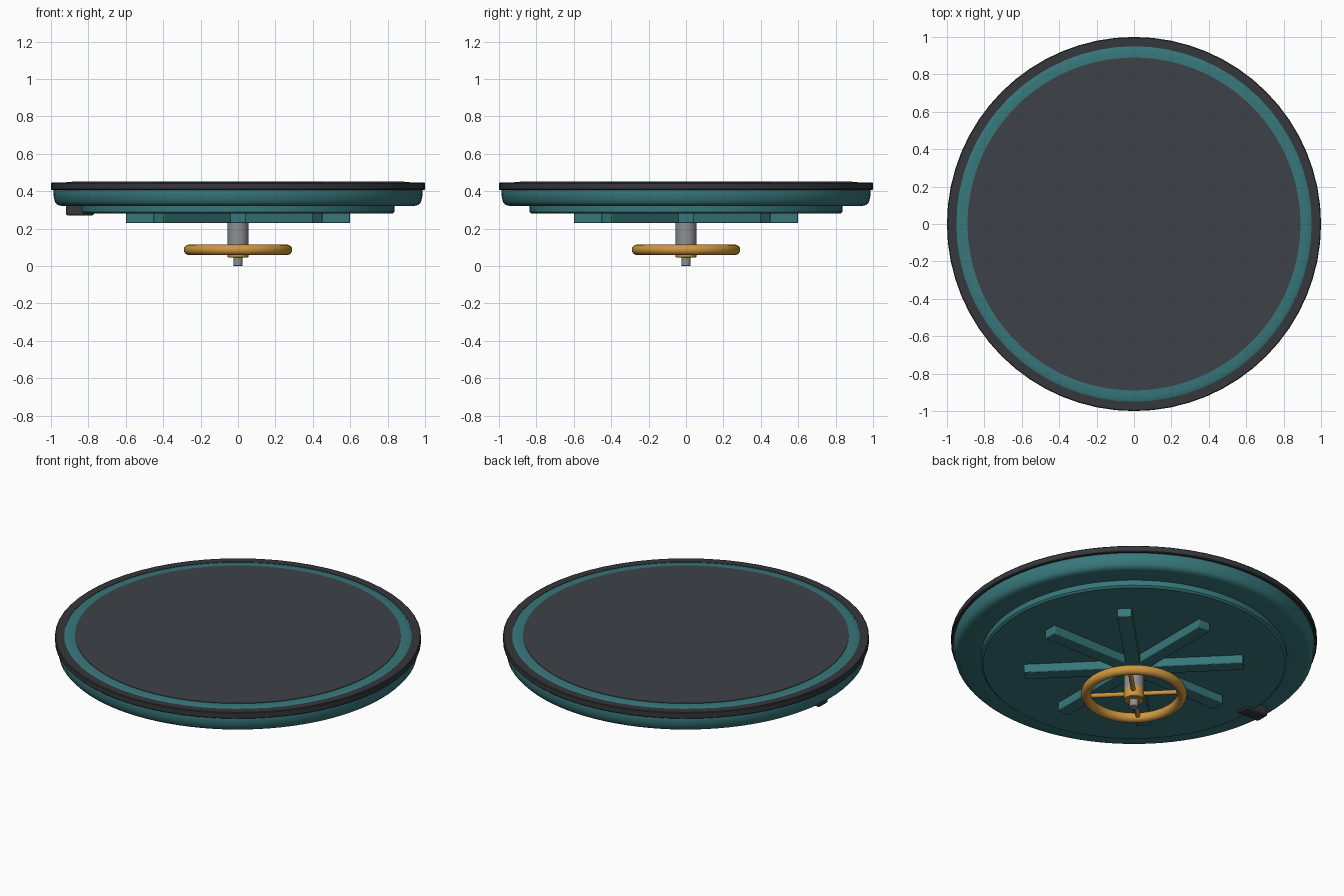
import bpy, bmesh, math
from mathutils import Matrix

cube = bpy.data.objects.get("Cube")
if cube:
    bpy.data.objects.remove(cube, do_unlink=True)


def material(name, rgb):
    m = bpy.data.materials.new(name)
    m.use_nodes = True
    m.diffuse_color = (*rgb, 1)
    m.node_tree.nodes["Principled BSDF"].inputs["Base Color"].default_value = (*rgb, 1)
    return m


teal = material("teal paint", (0.038, 0.185, 0.195))
slate = material("slate plate", (0.047, 0.055, 0.066))
rubber = material("black rubber", (0.036, 0.038, 0.044))
brass = material("brass", (0.62, 0.31, 0.05))
steel = material("steel", (0.27, 0.28, 0.29))


def finish(bm, name, mat, bevel=0):
    bmesh.ops.recalc_face_normals(bm, faces=bm.faces)
    mesh = bpy.data.meshes.new(name)
    bm.to_mesh(mesh)
    bm.free()
    mesh.materials.append(mat)
    obj = bpy.data.objects.new(name, mesh)
    bpy.context.collection.objects.link(obj)
    if bevel:
        mod = obj.modifiers.new("soft edges", "BEVEL")
        mod.width, mod.segments = bevel, 2
    bpy.ops.object.select_all(action="DESELECT")
    obj.select_set(True)
    bpy.context.view_layer.objects.active = obj
    bpy.ops.object.shade_smooth_by_angle(angle=math.radians(35))
    return obj


def lathe(name, profile, mat, steps=96, closed=False):
    """Spin (radius, height) points about the z axis."""
    bm = bmesh.new()
    verts = [bm.verts.new((r, 0, z)) for r, z in profile]
    pairs = list(zip(verts, verts[1:]))
    if closed:
        pairs.append((verts[-1], verts[0]))
    edges = [bm.edges.new(p) for p in pairs]
    bmesh.ops.spin(bm, geom=verts + edges, axis=(0, 0, 1), cent=(0, 0, 0),
                   angle=math.tau, steps=steps)
    bmesh.ops.remove_doubles(bm, verts=bm.verts, dist=1e-5)
    return finish(bm, name, mat)


def rod(name, r, z0, z1, mat, c=0.003):
    """Upright cylinder with a small chamfer."""
    return lathe(name, [(0, z0), (r - c, z0), (r, z0 + c), (r, z1 - c), (r - c, z1), (0, z1)],
                 mat, 32)


def box(name, size, centre, mat, turn=0, bevel=0.005):
    bm = bmesh.new()
    bmesh.ops.create_cube(bm, size=1, matrix=Matrix.Rotation(turn, 4, "Z")
                          @ Matrix.Translation(centre) @ Matrix.Diagonal((*size, 1)))
    return finish(bm, name, mat, bevel)


# Lid body with rounded rim and a stepped underside
lathe("lid_body", [(0, 0.28), (0.825, 0.28), (0.836, 0.29), (0.836, 0.322), (0.945, 0.322),
                   (0.965, 0.328), (0.978, 0.342), (0.985, 0.37), (0.987, 0.40),
                   (0.98, 0.425), (0.955, 0.443), (0.925, 0.448), (0.89, 0.449), (0, 0.449)], teal)

# Rubber seal around the edge and the flat top plate
lathe("edge_seal", [(0.95, 0.408), (0.996, 0.408), (1, 0.412), (1, 0.442),
                    (0.996, 0.446), (0.95, 0.446)], rubber, 64, True)
lathe("top_plate", [(0, 0.44), (0.89, 0.44), (0.89, 0.452), (0, 0.452)], slate)

# Star of stiffening ribs under the lid
for i in range(4):
    box(f"rib_{i + 1}", (1.2, 0.08, 0.06), (0, 0, 0.26), teal, i * math.pi / 4)

# Spindle
rod("spindle", 0.055, 0.1, 0.29, steel)
rod("spindle_tip", 0.025, 0, 0.1, steel)

# Handwheel with hub and diagonal spokes
rod("wheel_hub", 0.055, 0.045, 0.115, brass)
ring = [(0.262 + 0.028 * math.cos(a), 0.087 + 0.028 * math.sin(a))
        for a in (math.tau * k / 16 for k in range(16))]
lathe("wheel_ring", ring, brass, 64, True)
for i in range(2):
    bm = bmesh.new()
    bmesh.ops.create_cone(bm, cap_ends=True, segments=12, radius1=0.013, radius2=0.013, depth=0.52,
                          matrix=Matrix.Translation((0, 0, 0.087))
                          @ Matrix.Rotation(math.pi / 4 + i * math.pi / 2, 4, "Z")
                          @ Matrix.Rotation(math.pi / 2, 4, "Y"))
    finish(bm, f"wheel_spokes_{i + 1}", brass)

# Hinge block beside the step
box("hinge_block", (0.15, 0.085, 0.06), (-0.845, 0, 0.301), rubber, bevel=0.01)
